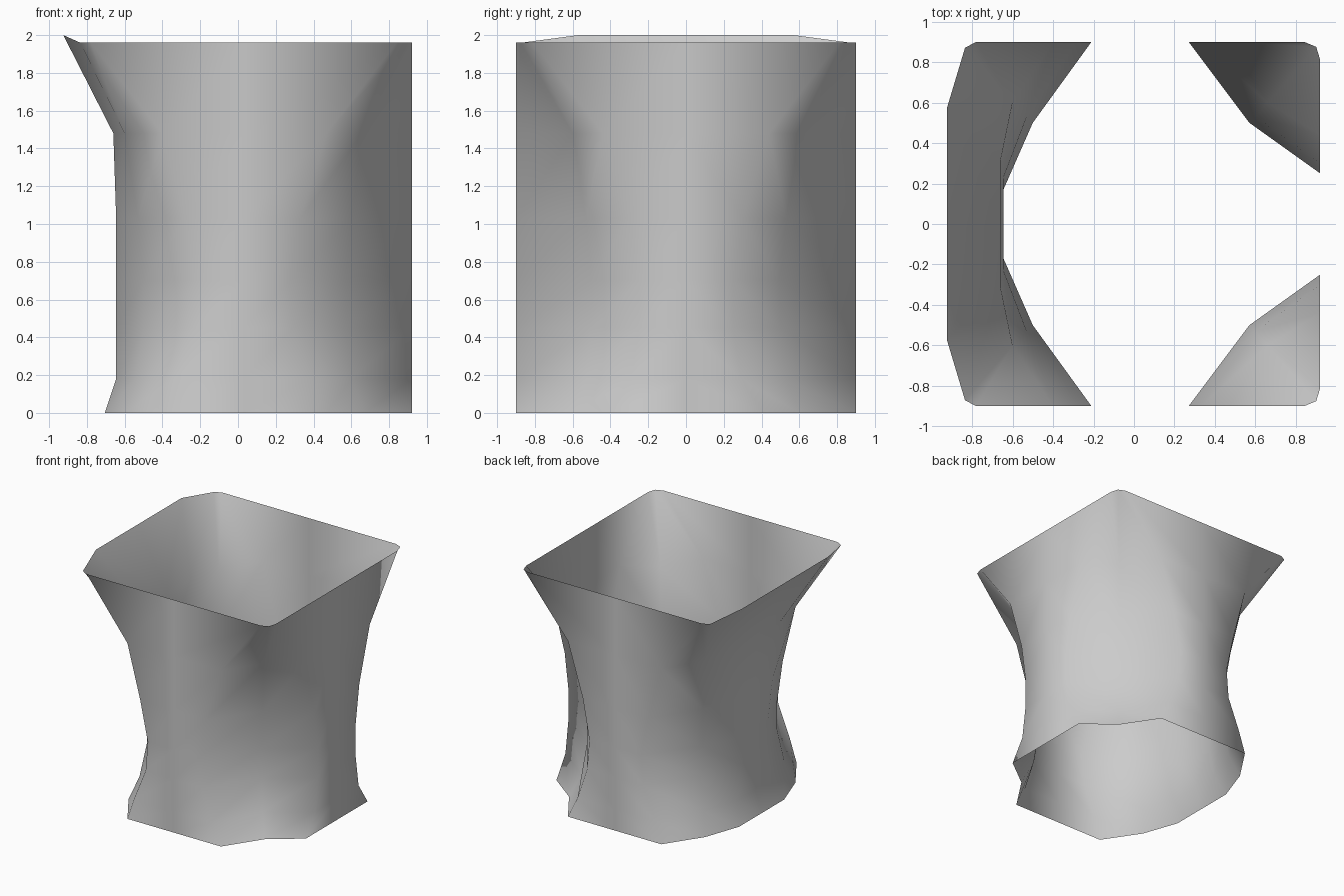
import bpy

if "Cube" in bpy.data.objects:
    bpy.data.objects.remove(bpy.data.objects["Cube"])

WALL_Y = -0.90   # flat front wall (mirrored to the back)
WALL_X = 0.92    # flat right wall

# Horizontal sections, bottom to top:
# z, left x, left half width, left corner (x, y), front wall left/right x,
# right corner (x, y), right wall half width
SECTIONS = [
    (0.00, -0.705, 0.30, (-0.60, 0.60), -0.40, 0.47, (0.67, 0.60), 0.41),
    (0.18, -0.645, 0.23, (-0.54, 0.54), -0.34, 0.38, (0.60, 0.53), 0.29),
    (0.45, -0.645, 0.17, (-0.50, 0.50), -0.23, 0.29, (0.57, 0.50), 0.25),
    (0.70, -0.645, 0.17, (-0.50, 0.50), -0.21, 0.27, (0.57, 0.50), 0.25),
    (1.03, -0.645, 0.23, (-0.53, 0.53), -0.28, 0.33, (0.60, 0.53), 0.30),
    (1.48, -0.660, 0.31, (-0.60, 0.60), -0.40, 0.47, (0.66, 0.60), 0.44),
    (1.96, -0.925, 0.57, (-0.835, 0.87), -0.78, 0.84, (0.90, 0.875), 0.81),
]


def half_ring(z, lx, lw, lc, fl, fr, rc, rw):
    """Front half of one section, from left centre to right centre."""
    left_z = 2.0 if z > 1.9 else z      # the left rim rises slightly
    return [
        (lx, 0, left_z), (lx, -lw, left_z), (lc[0], -lc[1], z),
        (fl, WALL_Y, z), (0.03, WALL_Y, z), (fr, WALL_Y, z),
        (rc[0], -rc[1], z), (WALL_X, -rw, z), (WALL_X, 0, z),
    ]


# Open sleeve: loft the half sections, then mirror front to back
rings = [half_ring(*s) for s in SECTIONS]
n = len(rings[0])
verts = [p for ring in rings for p in ring]
faces = [(r * n + i, r * n + i + 1, (r + 1) * n + i + 1, (r + 1) * n + i)
         for r in range(len(rings) - 1) for i in range(n - 1)]

mesh = bpy.data.meshes.new("open_sleeve")
mesh.from_pydata(verts, [], faces)
for poly in mesh.polygons:
    poly.use_smooth = True
sleeve = bpy.data.objects.new("open_sleeve", mesh)
bpy.context.collection.objects.link(sleeve)

mirror = sleeve.modifiers.new("front_to_back", 'MIRROR')
mirror.use_axis = (False, True, False)
mirror.use_clip = True
mirror.merge_threshold = 0.001
